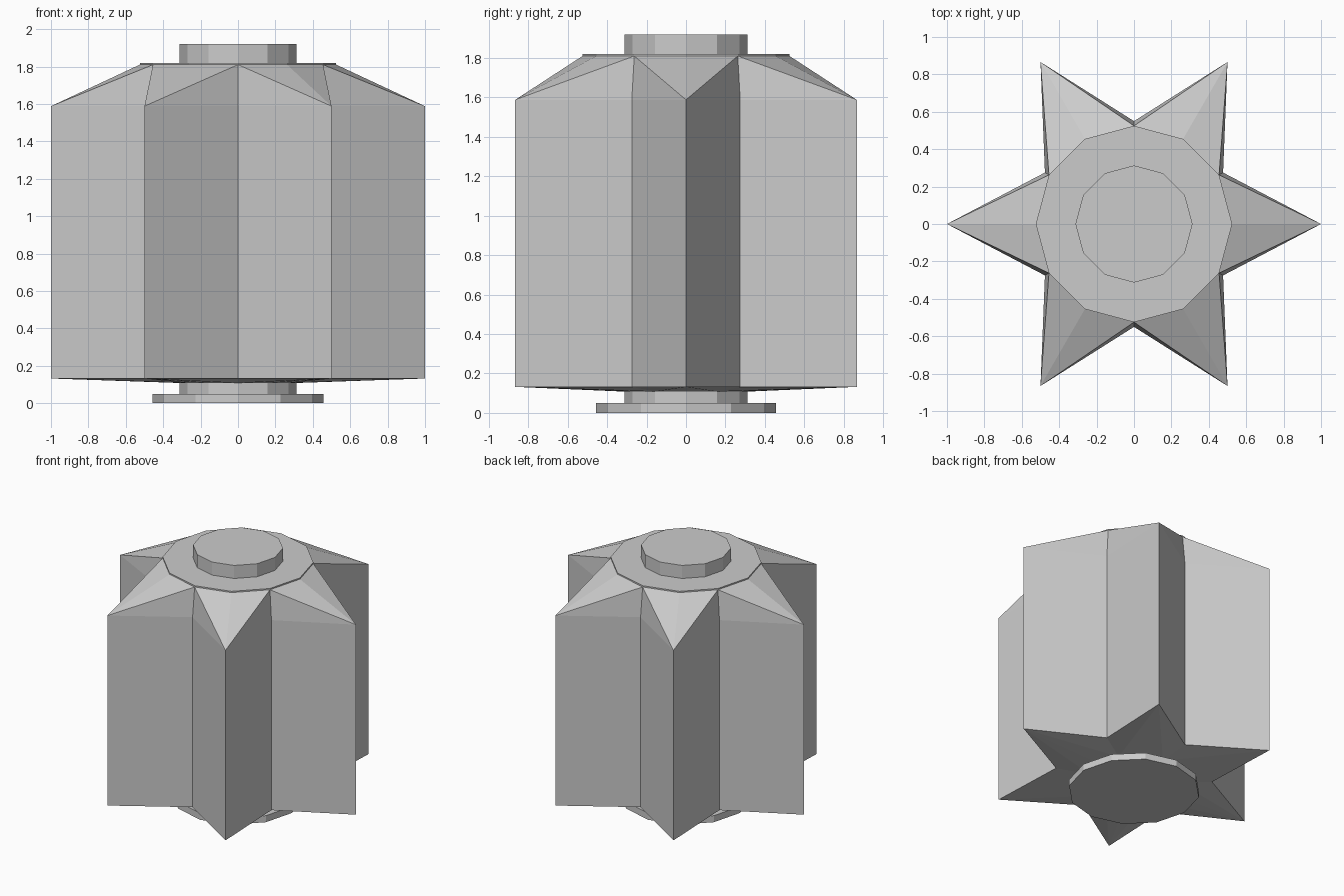
import bpy
import math

if "Cube" in bpy.data.objects:
    bpy.data.objects.remove(bpy.data.objects["Cube"])

SIDES = 12


def ring(z, r_even, r_odd=None):
    """Twelve points; even and odd corners may have different radii (star)."""
    r_odd = r_even if r_odd is None else r_odd
    pts = []
    for i in range(SIDES):
        a = math.tau * i / SIDES
        r = r_odd if i % 2 else r_even
        pts.append((r * math.cos(a), r * math.sin(a), z))
    return pts


def loft(name, rings, cap_bottom=False, cap_top=False):
    """Skin the rings from bottom to top, splitting quads from the star tips."""
    verts = [p for r in rings for p in r]
    faces = []
    for k in range(len(rings) - 1):
        lo, hi = k * SIDES, (k + 1) * SIDES
        for i in range(SIDES):
            j = (i + 1) % SIDES
            a, b, c, d = lo + i, lo + j, hi + j, hi + i
            # diagonal leaves the star tip on the upper shoulder, meets it below
            star_low = math.hypot(*verts[lo][:2]) > 0.9
            star_high = math.hypot(*verts[hi][:2]) > 0.9
            if star_low == star_high:
                faces.append((a, b, c, d))
            elif (i % 2 == 0) == star_low:
                faces += [(a, b, c), (a, c, d)]
            else:
                faces += [(a, b, d), (b, c, d)]
    if cap_bottom:
        faces.append(tuple(reversed(range(SIDES))))
    if cap_top:
        faces.append(tuple(range(len(verts) - SIDES, len(verts))))
    mesh = bpy.data.meshes.new(name)
    mesh.from_pydata(verts, [], faces)
    mesh.update()
    obj = bpy.data.objects.new(name, mesh)
    bpy.context.collection.objects.link(obj)
    return obj


# Foot disc with the short neck above it
loft("foot", [ring(0, 0.457), ring(0.05, 0.457), ring(0.05, 0.313), ring(0.108, 0.313)],
     cap_bottom=True)

# Six-pointed star body: shallow underside, straight walls, shoulder, thin lip
loft("star_body", [ring(0.108, 0.313), ring(0.132, 1.0, 0.55), ring(1.588, 1.0, 0.55),
                   ring(1.81, 0.525), ring(1.82, 0.525), ring(1.82, 0.313)])

# Raised cap on top
loft("top_cap", [ring(1.82, 0.313), ring(1.92, 0.313)], cap_top=True)
